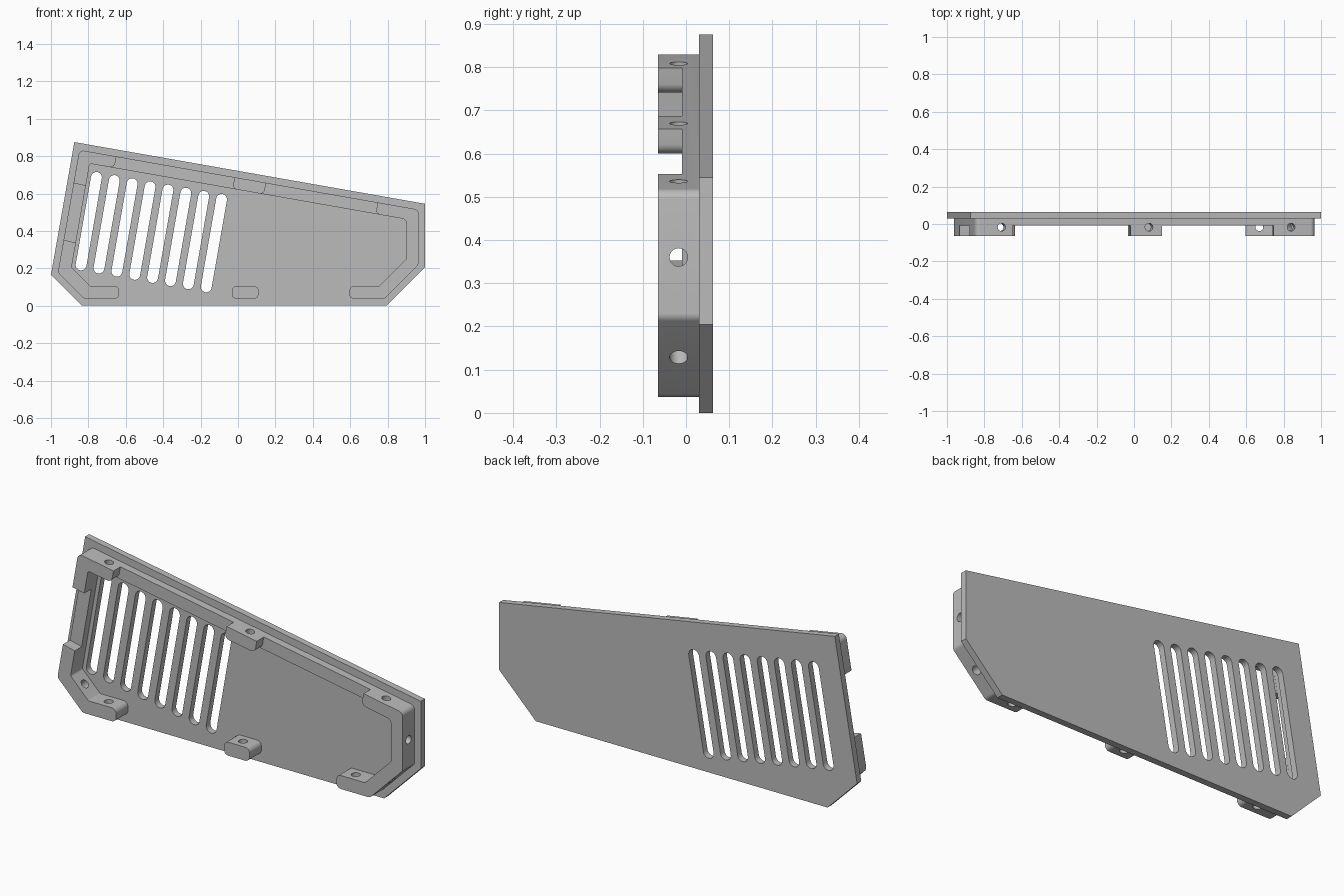
import bpy, bmesh, math
from mathutils import Vector

cube = bpy.data.objects.get("Cube")
if cube:
    bpy.data.objects.remove(cube, do_unlink=True)

grey = bpy.data.materials.new("plain grey")
grey.use_nodes = True
grey.diffuse_color = (0.5, 0.5, 0.5, 1)
grey.node_tree.nodes["Principled BSDF"].inputs["Base Color"].default_value = (0.5, 0.5, 0.5, 1)

BACK, SEAT, LOW, FRONT = 0.063, 0.03, -0.009, -0.065
TILT = 0.176   # slope shared by the top edge, left edge and slots


def rounded(corners):
    """Outline from (x, z, radius) corners, with filleted corners."""
    out = []
    for i, (x, z, r) in enumerate(corners):
        p = Vector((x, z))
        if not r:
            out.append(p)
            continue
        a = (Vector(corners[i - 1][:2]) - p).normalized()
        b = (Vector(corners[(i + 1) % len(corners)][:2]) - p).normalized()
        half = a.angle(b) / 2
        centre = p + (a + b).normalized() * (r / math.sin(half))
        start = p + a * (r / math.tan(half)) - centre
        end = p + b * (r / math.tan(half)) - centre
        for k in range(7):
            t = k / 6
            out.append(centre + (start * (1 - t) + end * t).normalized() * r)
    return out


def add_prism(bm, outline, y0, y1):
    face = bm.faces.new([bm.verts.new((p[0], y0, p[1])) for p in outline])
    ext = bmesh.ops.extrude_face_region(bm, geom=[face])
    verts = [g for g in ext["geom"] if isinstance(g, bmesh.types.BMVert)]
    bmesh.ops.translate(bm, vec=(0, y1 - y0, 0), verts=verts)
    bmesh.ops.recalc_face_normals(bm, faces=bm.faces)


def finish(name, bm):
    mesh = bpy.data.meshes.new(name)
    bm.to_mesh(mesh)
    bm.free()
    mesh.materials.append(grey)
    obj = bpy.data.objects.new(name, mesh)
    bpy.context.collection.objects.link(obj)
    return obj


def prism(name, corners, y0, y1):
    bm = bmesh.new()
    add_prism(bm, rounded(corners), y0, y1)
    return finish(name, bm)


def cut(obj, cutter):
    mod = obj.modifiers.new("cut", "BOOLEAN")
    mod.operation, mod.solver, mod.object = "DIFFERENCE", "EXACT", cutter
    bpy.context.view_layer.objects.active = obj
    bpy.ops.object.modifier_apply(modifier=mod.name)


# Rim reference lines
def outer_top(x): return (x, 0.833 - TILT * (x + 0.848))
def inner_top(x): return (x, 0.76 - TILT * (x + 0.793))
def outer_left(z): return (-0.963 + TILT * (z - 0.178), z)
def inner_left(z): return (-0.89 + TILT * (z - 0.205), z)


R = 0.025
FOOT_L, FOOT_R, FOOT_LOW, FOOT_HIGH = -0.635, 0.595, 0.037, 0.105
lower_left_out = [(FOOT_L, FOOT_LOW, R), (-0.822, FOOT_LOW, R), (-0.963, 0.178, R)]
lower_left_in = [(-0.89, 0.205, 0.012), (-0.79, FOOT_HIGH, 0.012), (FOOT_L, FOOT_HIGH, R)]
lower_right_out = [(0.965, 0.22, R), (0.782, FOOT_LOW, R), (FOOT_R, FOOT_LOW, R)]
lower_right_in = [(FOOT_R, FOOT_HIGH, R), (0.755, FOOT_HIGH, 0.012), (0.9, 0.25, 0.012)]
top_left_out, top_left_in = (-0.848, 0.833, R), (-0.793, 0.76, 0.012)
top_right_out, top_right_in = (0.965, outer_top(0.965)[1], R), (0.9, inner_top(0.9)[1], R)

# Back plate
plate = prism("back_plate", [(-1, 0.165, 0), (-0.875, 0.875, 0), (1, 0.545, 0),
                             (1, 0.205, 0), (0.795, 0, 0), (-0.835, 0, 0)], SEAT, BACK)

# Slanted vent slots
bm = bmesh.new()
for i in range(8):
    top = Vector((-0.757 + 0.0956 * i, 0.686 - 0.0168 * i))
    low = top - Vector((0.082, 0.468))
    up = (top - low).normalized()
    heading = math.atan2(up.y, up.x)
    outline = []
    for centre, start in ((top, heading - math.pi / 2), (low, heading + math.pi / 2)):
        for k in range(13):
            a = start + math.pi * k / 12
            outline.append(centre + Vector((math.cos(a), math.sin(a))) * 0.029)
    add_prism(bm, outline, SEAT - 0.1, BACK + 0.1)
slots = finish("slot_cutter", bm)
cut(plate, slots)

# Low rim, open along the bottom
rim = prism("low_rim", lower_left_out + [top_left_out, top_right_out] + lower_right_out
            + lower_right_in + [top_right_in, top_left_in] + lower_left_in, LOW, SEAT)

# Raised mounting blocks
blocks = [
    prism("lower_left_block", lower_left_out + [(*outer_left(0.352), 0), (*inner_left(0.337), 0)]
          + lower_left_in, FRONT, LOW),
    prism("upper_left_block", [(*outer_left(0.655), 0), top_left_out, (*outer_top(-0.65), 0),
                               (*inner_top(-0.662), R), top_left_in,
                               (*inner_left(0.641), 0)], FRONT, LOW),
    prism("upper_middle_block", [(*outer_top(-0.018), 0), (*outer_top(0.15), 0),
                                 (*inner_top(0.14), R), (*inner_top(-0.03), R)], FRONT, LOW),
    prism("right_block", [(*outer_top(0.747), 0), top_right_out] + lower_right_out
          + lower_right_in + [top_right_in, (*inner_top(0.735), R)], FRONT, LOW),
    prism("lower_middle_block", [(-0.033, FOOT_LOW, R), (0.11, FOOT_LOW, R),
                                 (0.11, FOOT_HIGH, R), (-0.033, FOOT_HIGH, R)], FRONT, SEAT),
]

# Screw holes: position on the rim and drilling direction
holes = [((0.93, 0.36), (1, 0)), ((0.85, 0.152), (1, -1)), ((-0.87, 0.132), (-1, -1))]
holes += [((x, 0.07), (0, 1)) for x in (-0.71, 0.04, 0.67)]
holes += [((x, outer_top(x)[1] - 0.03), (TILT, 1)) for x in (-0.713, 0.075, 0.835)]
bm = bmesh.new()
for (x, z), (dx, dz) in holes:
    turn = Vector((dx, 0, dz)).to_track_quat("Z", "Y").to_matrix().to_4x4()
    turn.translation = (x, -0.017, z)
    bmesh.ops.create_cone(bm, cap_ends=True, segments=24, radius1=0.021, radius2=0.021,
                          depth=0.14, matrix=turn)
drill = finish("hole_cutter", bm)
for part in [rim] + blocks:
    cut(part, drill)

for helper in (slots, drill):
    bpy.data.objects.remove(helper, do_unlink=True)

# Smooth fillets, crisp edges
bpy.ops.object.select_all(action="DESELECT")
for part in [plate, rim] + blocks:
    part.select_set(True)
bpy.context.view_layer.objects.active = plate
bpy.ops.object.shade_smooth_by_angle(angle=math.radians(30))
